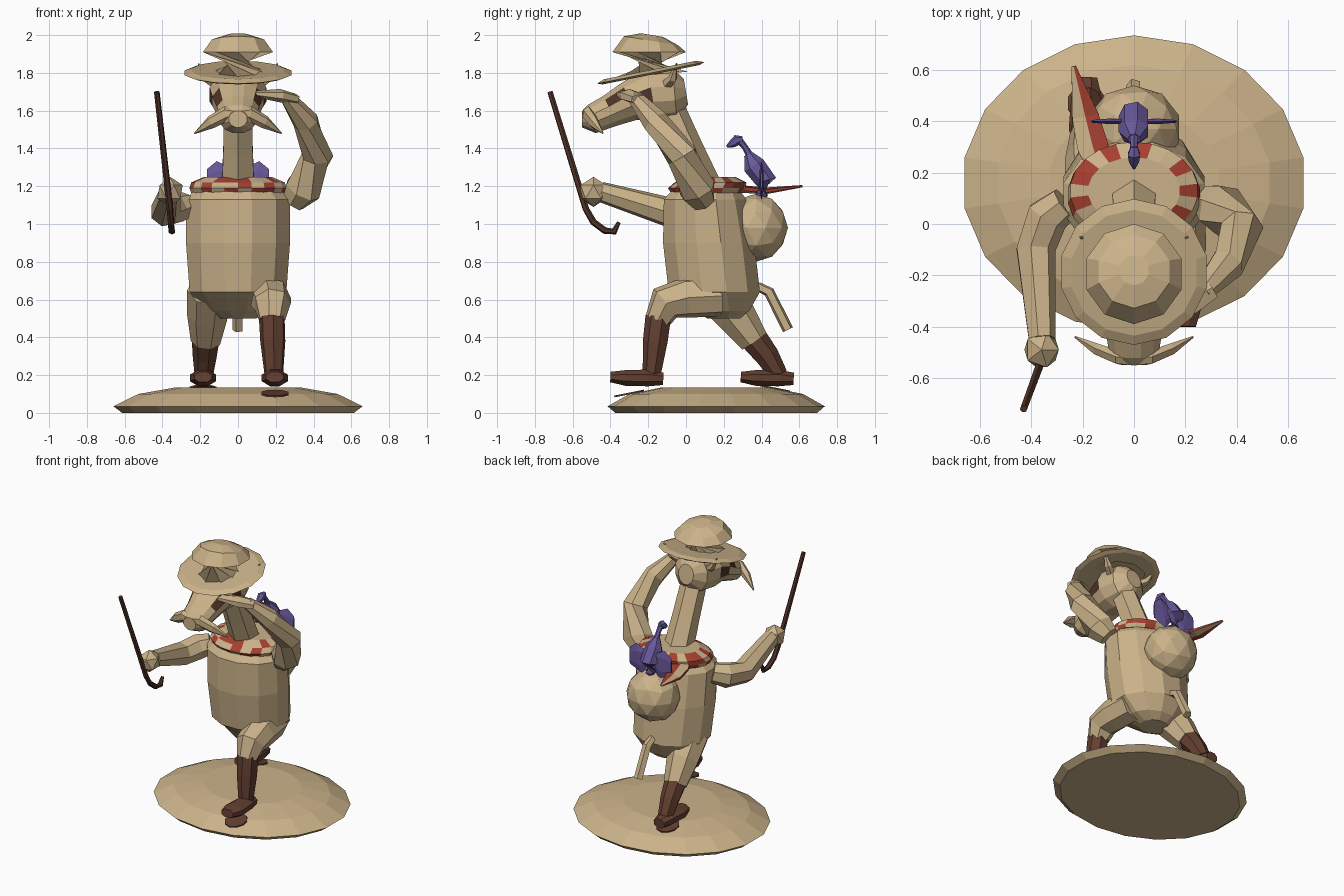
import bpy, bmesh, math
from mathutils import Vector

cube = bpy.data.objects.get("Cube")
if cube:
    bpy.data.objects.remove(cube)


def material(name, r, g, b):
    m = bpy.data.materials.new(name)
    m.use_nodes = True
    m.diffuse_color = (r, g, b, 1)
    m.node_tree.nodes["Principled BSDF"].inputs["Base Color"].default_value = (r, g, b, 1)
    return m


TAN = material("tan", .60, .45, .255)
BROWN = material("boot brown", .125, .05, .03)
DARK = material("cane brown", .08, .033, .02)
PURPLE = material("purple", .14, .10, .33)
RED = material("red", .38, .05, .03)


def tube(name, pts, radii, mat, sides=8, flat=False, mat2=None, rule=None):
    """Loft elliptical rings along a path; flat keeps every ring horizontal."""
    pts = [Vector(p) for p in pts]
    bm = bmesh.new()
    rings = []
    for i, (p, r) in enumerate(zip(pts, radii)):
        ra, rb = r if isinstance(r, tuple) else (r, r)
        if flat:
            side, up = Vector((1, 0, 0)), Vector((0, 1, 0))
        else:
            t = (pts[min(i + 1, len(pts) - 1)] - pts[max(i - 1, 0)]).normalized()
            side = t.cross(Vector((0, 0, 1)))
            side = side.normalized() if side.length > .01 else Vector((1, 0, 0))
            up = side.cross(t)
        ring = []
        for k in range(sides):
            a = math.tau * (k + .5) / sides
            ring.append(bm.verts.new(p + side * ra * math.cos(a) + up * rb * math.sin(a)))
        rings.append(ring)
    for low, high in zip(rings, rings[1:]):
        for k in range(sides):
            n = (k + 1) % sides
            bm.faces.new((low[k], low[n], high[n], high[k]))
    bm.faces.new(rings[0][::-1])
    bm.faces.new(rings[-1])
    return finish(name, bm, mat, mat2, rule)


def finish(name, bm, mat, mat2=None, rule=None):
    bmesh.ops.recalc_face_normals(bm, faces=bm.faces)
    if rule:
        for i, f in enumerate(bm.faces):
            f.material_index = int(rule(i, f.calc_center_median()))
    me = bpy.data.meshes.new(name)
    bm.to_mesh(me)
    bm.free()
    me.materials.append(mat)
    if mat2:
        me.materials.append(mat2)
    ob = bpy.data.objects.new(name, me)
    bpy.context.collection.objects.link(ob)
    return ob


def ball(name, loc, scale, mat, detail=2):
    bm = bmesh.new()
    bmesh.ops.create_icosphere(bm, subdivisions=detail, radius=1)
    for v in bm.verts:
        v.co = Vector(loc) + v.co * Vector(scale)
    return finish(name, bm, mat)


def stack(name, rows, mat, sides, **kw):
    """Horizontal rings given as (z, y, x radius, y radius)."""
    return tube(name, [(0, y, z) for z, y, a, b in rows],
                [(a, b) for z, y, a, b in rows], mat, sides, flat=True, **kw)


def blotch(i, c):
    return i * 7 % 5 < 2 or i % 7 == 3


# Ground disc
stack("ground_disc", [(z, .16, .67 * s, .575 * s) for z, s in
                      ((0, .93), (.035, 1), (.1, .8), (.135, .5))], TAN, 18)

# Torso, neck and spotted scarf
stack("torso", [(.5, .2, .1, .09), (.54, .19, .18, .15), (.64, .15, .265, .25),
                (.9, .12, .285, .25), (1.13, .1, .285, .225), (1.2, .11, .22, .17)], TAN, 12)
tube("neck", [(0, .1, 1.17), (0, 0, 1.4), (0, -.1, 1.63)], [.1, .09, .085], TAN, 6)
stack("scarf", [(1.165, .11, .25, .19), (1.19, .11, .26, .205), (1.22, .13, .25, .19),
                (1.25, .13, .18, .13)], TAN, 22, mat2=RED, rule=blotch)
tube("scarf_tail", [(-.12, .18, 1.2), (-.16, .3, 1.185), (-.19, .42, 1.175), (-.235, .615, 1.2)],
     [(.04, .02), (.07, .02), (.06, .018), (.01, .006)], TAN, 6, mat2=RED,
     rule=lambda i, c: i % 3 != 1)

# Head with painted eye patches
head = [(0, 1.7, .06, .07), (-.06, 1.69, .13, .14), (-.18, 1.685, .155, .15),
        (-.3, 1.65, .14, .11), (-.4, 1.6, .115, .09), (-.5, 1.555, .1, .08), (-.55, 1.555, .05, .045)]
tube("head", [(0, y, z) for y, z, a, b in head], [(a, b) for y, z, a, b in head], TAN, 12,
     mat2=DARK, rule=lambda i, c: abs(c.x) > .09 and -.38 < c.y < -.2 and 1.64 < c.z < 1.71)

# Hat
tube("hat_brim", [(0, -.185, 1.79), (0, -.187, 1.8), (0, -.19, 1.815)], [.26, .29, .25], TAN, 14)
tube("hat_crown", [(0, -.185, 1.79), (0, -.195, 1.91), (0, -.185, 1.97), (0, -.18, 2)],
     [.195, .195, .145, .06], TAN, 10)

# Mirrored ears, moustache and wings
for s, side in ((1, "left"), (-1, "right")):
    tube("ear_" + side, [(s * .11, -.1, 1.74), (s * .16, -.07, 1.77), (s * .21, -.05, 1.85)],
         [.03, .025, .004], TAN, 5)
    tube("moustache_" + side,
         [(0, -.525, 1.585), (s * .06, -.52, 1.585), (s * .14, -.49, 1.54), (s * .23, -.44, 1.48)],
         [(.03, .02), (.03, .04), (.025, .035), (.004, .004)], TAN, 6)
    tube("bird_wing_" + side,
         [(s * .03, .4, 1.26), (s * .09, .4, 1.23), (s * .165, .4, 1.23)],
         [(.01, .05), (.012, .105), (.006, .06)], PURPLE, 6)

# Left arm raised to the brow
tube("left_arm", [(.29, .09, 1.12), (.34, .06, 1.18), (.42, -.02, 1.36), (.36, -.16, 1.54),
                  (.26, -.27, 1.67)], [.07, .1, .085, .07, .04], TAN, 7)
tube("left_hand", [(.3, -.25, 1.66), (.22, -.3, 1.68), (.08, -.34, 1.69)],
     [(.05, .03), (.06, .035), (.035, .015)], TAN, 6)

# Right arm holding a cane
tube("right_arm", [(-.27, .08, 1.1), (-.34, .03, 1.08), (-.385, -.1, 1.065), (-.36, -.45, 1.17)],
     [.07, .085, .08, .055], TAN, 7)
ball("right_hand", (-.36, -.49, 1.17), (.075, .08, .08), TAN, 1)
tube("cane", [(-.43, -.72, 1.7), (-.36, -.53, 1.08), (-.355, -.49, 1.01), (-.352, -.43, .965),
              (-.35, -.38, .96), (-.35, -.355, 1.01)], [.015, .018, .018, .018, .018, .01], DARK, 6)

# Forward left leg, trailing right leg
tube("left_thigh", [(.15, .18, .62), (.17, 0, .61), (.18, -.11, .58), (.18, -.15, .49)],
     [.11, .11, .1, .07], TAN, 7)
tube("left_boot_shaft", [(.18, -.145, .51), (.185, -.16, .38), (.19, -.18, .2)],
     [.07, .068, .05], BROWN, 7)
tube("right_thigh", [(-.15, .15, .65), (-.16, .26, .52), (-.17, .36, .38)],
     [.12, .11, .08], TAN, 7)
tube("right_boot_shaft", [(-.17, .36, .39), (-.175, .43, .3), (-.18, .49, .2)],
     [.075, .065, .05], BROWN, 7)
for side, x, heel, tilt in (("left", .195, -.12, -.2), ("right", -.185, .57, .2)):
    tube(side + "_boot_foot",
         [(x, heel - d, z) for d, z in ((0, .18), (.08, .185), (.2, .185), (.28, .19))],
         [(.045, .035), (.065, .048), (.075, .045), (.05, .03)], BROWN, 8)
    # Painted footprint on the ground disc
    y, z = (-.3, .098) if tilt < 0 else (.47, .125)
    tube(side + "_footprint", [(x, y, z), (x, y + tilt * .009, z + .009)],
         [(.075, .08)] * 2, BROWN, 10)

# Tail and backpack
tube("tail", [(0, .38, .67), (0, .44, .64), (0, .49, .54), (0, .54, .44)],
     [.025, .03, .03, .03], TAN, 5)
ball("backpack", (0, .37, .98), (.185, .17, .18), TAN, 2)

# Bird perched on the backpack
tube("bird_body", [(0, .33, 1.37), (0, .36, 1.31), (0, .42, 1.23), (0, .4, 1.16), (0, .39, 1.08)],
     [.025, .06, .06, .035, .01], PURPLE, 7)
tube("bird_neck", [(0, .34, 1.36), (0, .31, 1.41), (0, .28, 1.445)], [.02, .016, .02], PURPLE, 6)
tube("bird_head", [(0, .3, 1.45), (0, .27, 1.445), (0, .245, 1.425), (0, .215, 1.41)],
     [.015, .028, .022, .005], PURPLE, 6)
